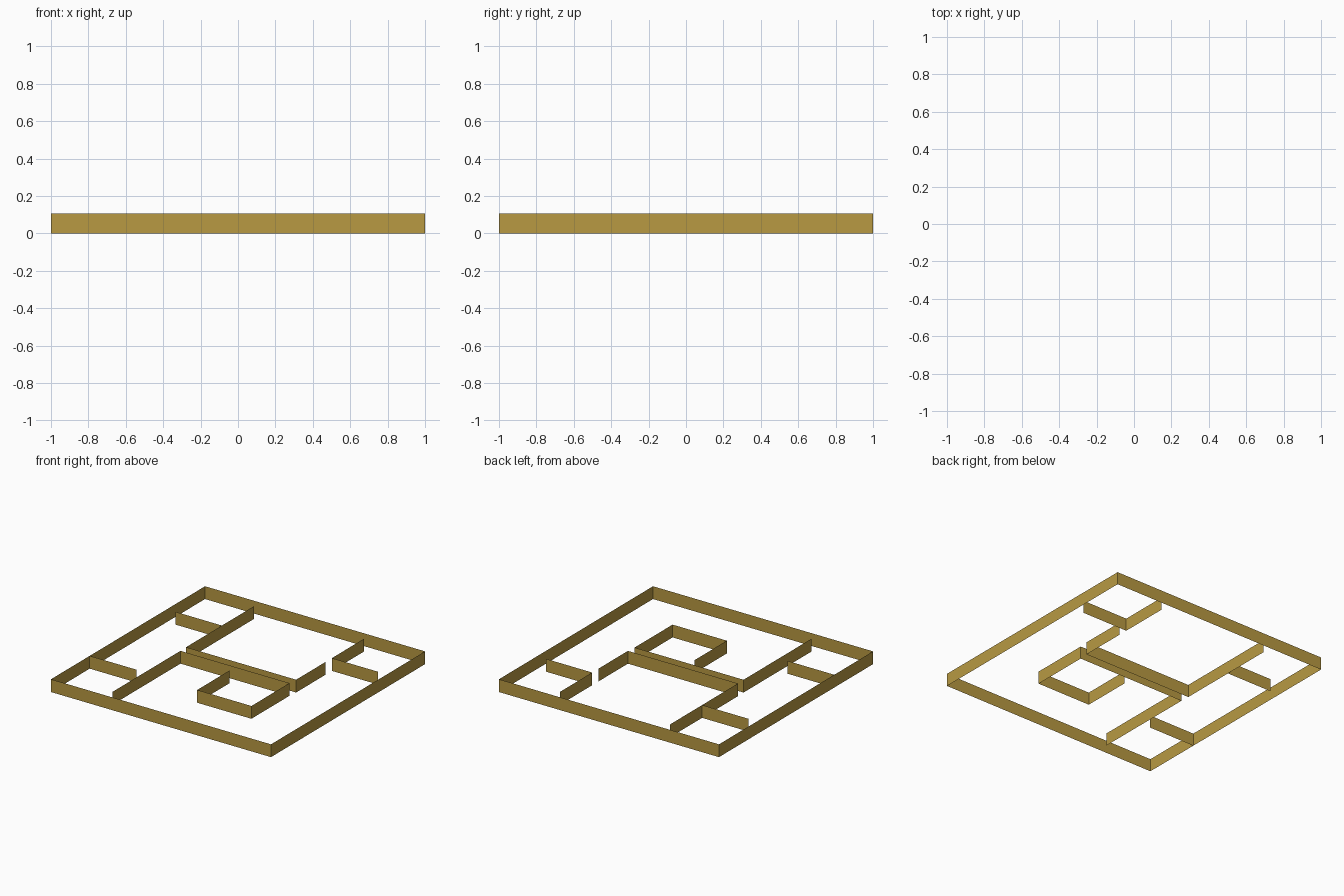
import bpy, bmesh

if "Cube" in bpy.data.objects:
    bpy.data.objects.remove(bpy.data.objects["Cube"])

HEIGHT = 0.105

gold = bpy.data.materials.new("gold_wall")
gold.diffuse_color = (0.48, 0.32, 0.055, 1)
gold.use_nodes = True
gold.node_tree.nodes["Principled BSDF"].inputs["Base Color"].default_value = gold.diffuse_color


def wall(name, path, closed=False):
    """Upright paper-thin wall: a floor-plan path extruded straight up."""
    bm = bmesh.new()
    pts = [bm.verts.new((x, y, 0)) for x, y in path]
    ends = pts[1:] + pts[:1] if closed else pts[1:]
    edges = [bm.edges.new(pair) for pair in zip(pts, ends)]
    top = bmesh.ops.extrude_edge_only(bm, edges=edges)["geom"]
    bmesh.ops.translate(bm, vec=(0, 0, HEIGHT),
                        verts=[g for g in top if isinstance(g, bmesh.types.BMVert)])
    bmesh.ops.recalc_face_normals(bm, faces=bm.faces)
    mesh = bpy.data.meshes.new(name)
    bm.to_mesh(mesh)
    bm.free()
    mesh.materials.append(gold)
    obj = bpy.data.objects.new(name, mesh)
    bpy.context.collection.objects.link(obj)
    return obj


# Outer boundary
wall("outer_wall", [(-1, -1), (1, -1), (1, 1), (-1, 1)], closed=True)

# Upper room: U-shaped wall and the stub on its left side
wall("upper_room_wall", [(-0.5, 0.92), (-0.5, 0.04), (0.5, 0.04), (0.5, 0.425)])
wall("upper_left_stub", [(-0.92, 0.505), (-0.5, 0.505)])

# Upper right corner partition
wall("upper_right_corner_wall", [(0.5, 0.92), (0.5, 0.505), (0.92, 0.505)])

# Lower spiral partition
wall("lower_spiral_wall", [(-0.497, -0.917), (-0.497, -0.037), (0.493, -0.037),
                           (0.493, -0.53), (0, -0.53), (0, -0.11)])

# Stub joined to the left outer wall
wall("lower_left_stub", [(-1, -0.497), (-0.575, -0.497)])
